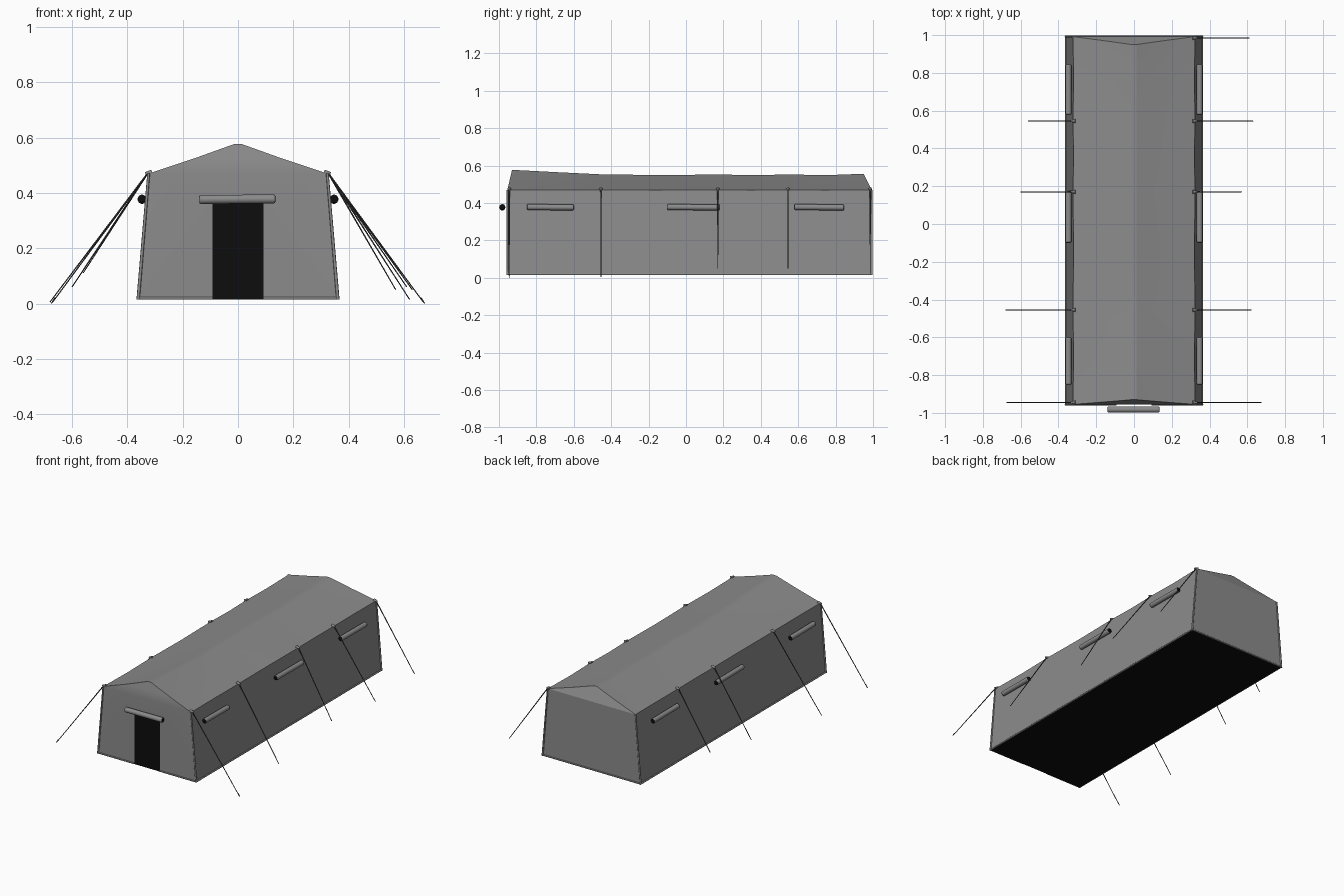
import bpy, bmesh, math
from mathutils import Vector

cube = bpy.data.objects.get("Cube")
if cube:
    bpy.data.objects.remove(cube)


def material(name, r, g, b):
    m = bpy.data.materials.new(name)
    m.use_nodes = True
    m.diffuse_color = (r, g, b, 1)
    bsdf = next(n for n in m.node_tree.nodes if n.type == 'BSDF_PRINCIPLED')
    bsdf.inputs["Base Color"].default_value = (r, g, b, 1)
    return m


CANVAS = material("grey canvas", 0.26, 0.26, 0.26)
DARK = material("black interior", 0.004, 0.004, 0.004)
ROPE = material("dark rope", 0.06, 0.06, 0.06)


def mesh_object(name, bm, mats, angle=12):
    me = bpy.data.meshes.new(name)
    bm.to_mesh(me)
    bm.free()
    for m in mats:
        me.materials.append(m)
    ob = bpy.data.objects.new(name, me)
    bpy.context.collection.objects.link(ob)
    bpy.ops.object.select_all(action='DESELECT')
    ob.select_set(True)
    bpy.context.view_layer.objects.active = ob
    bpy.ops.object.shade_smooth_by_angle(angle=math.radians(angle))
    return ob


def tube(name, a, b, r0, r1, mats, sides=8, dark_ends=False):
    """Tapered cylinder between two points."""
    a, b = Vector(a), Vector(b)
    bm = bmesh.new()
    bmesh.ops.create_cone(bm, cap_ends=True, segments=sides,
                          radius1=r0, radius2=r1, depth=(b - a).length)
    if dark_ends:
        for f in bm.faces:
            f.material_index = int(abs(f.normal.z) > 0.9)
    turn = Vector((0, 0, 1)).rotation_difference(b - a).to_matrix().to_4x4()
    bm.transform(turn)
    bmesh.ops.translate(bm, verts=bm.verts, vec=(a + b) / 2)
    return mesh_object(name, bm, mats, 50)


BASE_X, BASE_Z, EAVE_X, EAVE_Z = 0.36, 0.015, 0.323, 0.47
FRONT, BACK = -0.955, 0.992

# Stations along the tent: wall y, ridge y, ridge height, cloth sag
stations = [
    (FRONT, -0.93, 0.577, 0),
    (-0.70, -0.70, 0.565, 0.005),
    (-0.455, -0.455, 0.553, 0),
    (-0.14, -0.14, 0.549, 0.005),
    (0.17, 0.17, 0.552, 0),
    (0.36, 0.36, 0.549, 0.005),
    (0.545, 0.545, 0.552, 0),
    (0.76, 0.76, 0.549, 0.005),
    (BACK, 0.95, 0.556, 0),
]


def section(y, ry, rz, sag):
    half = [(BASE_X, y, BASE_Z),
            (EAVE_X - sag * 0.6, y, EAVE_Z - sag * 0.3),
            (EAVE_X / 2, (y + ry) / 2, (EAVE_Z + rz) / 2 - sag),
            (0.012, ry, rz)]
    return half + [(-x, py, z) for x, py, z in reversed(half)]


# Canvas shell: side walls, roof, back wall and floor
bm = bmesh.new()
rings = [[bm.verts.new(p) for p in section(*s)] for s in stations]
for r, s in zip(rings, rings[1:]):
    for i in range(len(r) - 1):
        bm.faces.new((r[i], s[i], s[i + 1], r[i + 1]))
    floor = bm.faces.new((r[0], r[-1], s[-1], s[0]))
    floor.material_index = 1


def gable(r):
    bm.faces.new((r[1], r[2], r[3], r[4], r[5], r[6]))


gable(rings[0])
gable(rings[-1])
back = rings[-1]
bm.faces.new((back[0], back[1], back[6], back[7]))

# Front wall divided around the doorway
DOOR_X, DOOR_Z = 0.093, 0.365
front = rings[0]
bl, br = [bm.verts.new((s * DOOR_X, FRONT, BASE_Z)) for s in (-1, 1)]
tl, tr = [bm.verts.new((s * DOOR_X, FRONT, DOOR_Z)) for s in (-1, 1)]
bm.faces.new((front[0], front[1], tr, br))
bm.faces.new((front[7], front[6], tl, bl))
bm.faces.new((front[1], front[6], tl, tr))
bm.faces.new((bl, br, tr, tl)).material_index = 1
bmesh.ops.recalc_face_normals(bm, faces=bm.faces)
mesh_object("tent_canvas", bm, [CANVAS, DARK], 14)

# Ground hem along both sides and the back, and either side of the door
for side, s in (("left", 1), ("right", -1)):
    x = s * (BASE_X + 0.001)
    z = BASE_Z + 0.004
    tube(side + "_ground_hem", (x, FRONT, z), (x, BACK, z), 0.005, 0.005, [CANVAS])
    tube(side + "_front_hem", (x, FRONT, z), (s * DOOR_X, FRONT, z), 0.005, 0.005, [CANVAS])
    for end, y in (("front", FRONT), ("back", BACK)):
        tube(f"{end}_{side}_corner_seam", (x, y, BASE_Z), (s * EAVE_X, y, EAVE_Z),
             0.006, 0.005, [CANVAS])
tube("back_hem", (-BASE_X, BACK, BASE_Z + 0.004), (BASE_X, BACK, BASE_Z + 0.004),
     0.005, 0.005, [CANVAS])


# Rolled-up window and door covers
def cover(name, a, b, r):
    ob = tube(name, a, b, r, r, [CANVAS, DARK], 14, True)
    bev = ob.modifiers.new("soft ends", 'BEVEL')
    bev.width = r * 0.35
    bev.segments = 2
    bev.limit_method = 'ANGLE'
    bev.angle_limit = math.radians(50)


for side, s in (("left", 1), ("right", -1)):
    for label, y0, y1 in (("front", -0.85, -0.60), ("middle", -0.10, 0.18),
                          ("back", 0.58, 0.845)):
        x = s * 0.347
        cover(f"{side}_{label}_window_roll", (x, y0, 0.378), (x, y1, 0.376), 0.016)
cover("door_roll", (-0.14, -0.982, 0.376), (0.135, -0.982, 0.378), 0.0165)

# Guy ropes with eave knots: y, then reach and end height on each side
ropes = {
    "left": (1, [(-0.945, 0.67, 0.005), (-0.455, 0.62, 0.015), (0.17, 0.57, 0.05),
                 (0.545, 0.63, 0.05), (0.985, 0.61, 0.06)]),
    "right": (-1, [(-0.945, 0.67, 0.005), (-0.455, 0.68, 0.005), (0.17, 0.60, 0.06),
                   (0.545, 0.56, 0.11)]),
}
for side, (s, lines) in ropes.items():
    for n, (y, reach, z) in enumerate(lines, 1):
        top = (s * (EAVE_X + 0.004), y, EAVE_Z)
        tube(f"{side}_guy_rope_{n}", top, (s * reach, y, z), 0.0035, 0.0022, [ROPE], 6)
        tube(f"{side}_eave_knot_{n}", (s * (EAVE_X - 0.012), y, EAVE_Z + 0.004),
             (s * (EAVE_X + 0.012), y, EAVE_Z), 0.010, 0.005, [CANVAS], 8)

# Pegs at the front rope ends
for side, s in (("left", 1), ("right", -1)):
    tube(side + "_front_peg", (s * 0.675, -0.945, 0), (s * 0.662, -0.945, 0.02),
         0.002, 0.003, [ROPE], 6)
